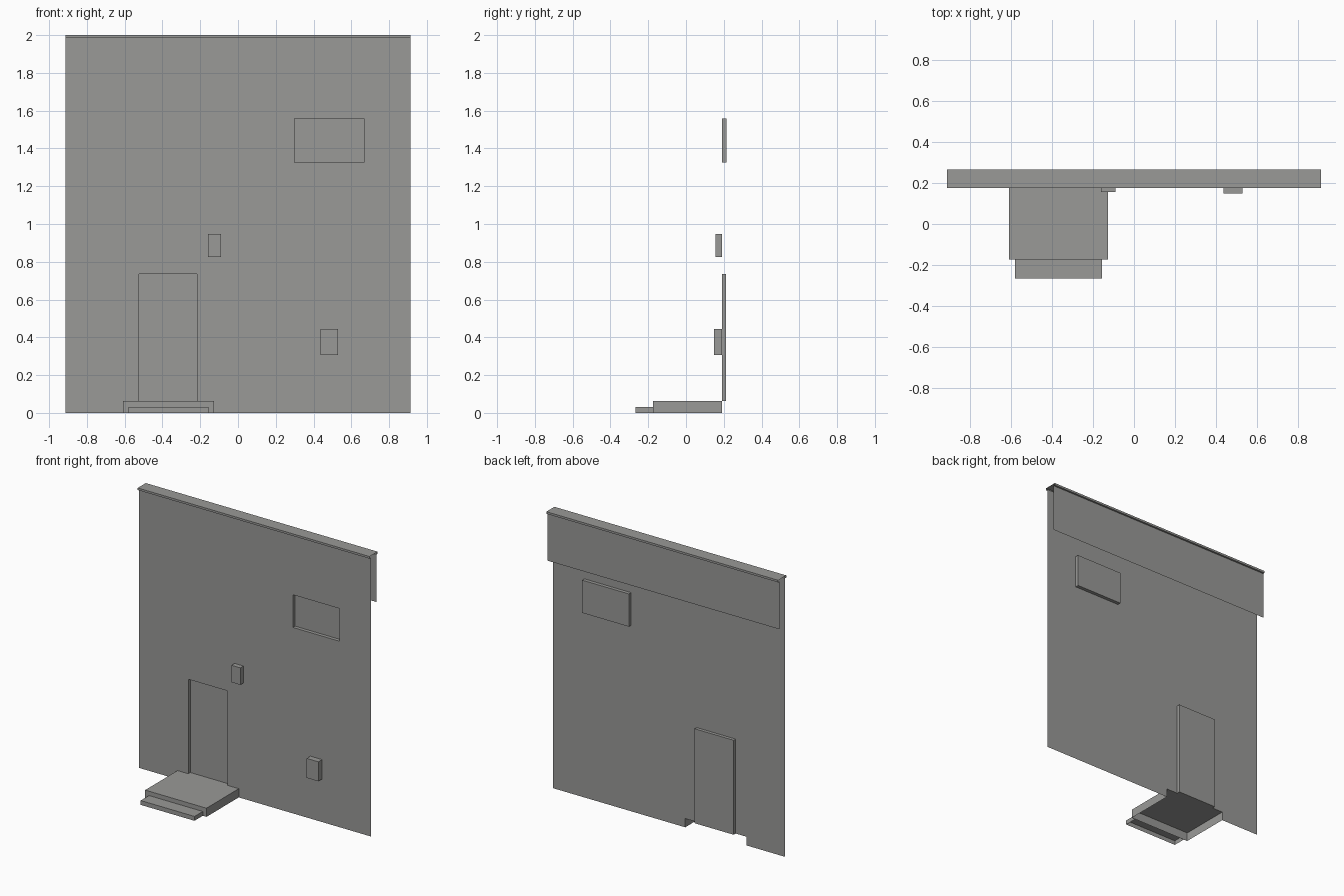
import bpy
import bmesh
from mathutils import Vector

cube = bpy.data.objects.get("Cube")
if cube:
    bpy.data.objects.remove(cube, do_unlink=True)

plaster = bpy.data.materials.new("warm_grey")
plaster.use_nodes = True
COLOUR = (0.32, 0.32, 0.31, 1)
plaster.diffuse_color = COLOUR
plaster.node_tree.nodes["Principled BSDF"].inputs["Base Color"].default_value = COLOUR

HALF = 0.914      # half width of the facade
WALL_Y = 0.19     # plane of the facade
STOOP_TOP = 0.062


def finish(name, bm):
    mesh = bpy.data.meshes.new(name)
    bm.to_mesh(mesh)
    bm.free()
    mesh.materials.append(plaster)
    obj = bpy.data.objects.new(name, mesh)
    bpy.context.collection.objects.link(obj)
    return obj


def open_box(name, x, y, z, open_sides, inward=False):
    """Box between the given limits, without the faces on the open sides."""
    bm = bmesh.new()
    bmesh.ops.create_cube(bm, size=1)
    bm.normal_update()
    gone = [f for f in bm.faces
            if any(f.normal.dot(Vector(d)) > 0.9 for d in open_sides)]
    bmesh.ops.delete(bm, geom=gone, context='FACES')
    for v in bm.verts:
        v.co = [lim[0] if c < 0 else lim[1] for c, lim in zip(v.co, (x, y, z))]
    if inward:
        bmesh.ops.reverse_faces(bm, faces=bm.faces[:])
    return finish(name, bm)


FRONT, BACK, BELOW = (0, -1, 0), (0, 1, 0), (0, 0, -1)

# Openings in the facade: x limits, z limits
door = ((-0.525, -0.217), (STOOP_TOP, 0.735))
window = ((0.30, 0.668), (1.325, 1.558))
stoop = ((-0.61, -0.127), (0, STOOP_TOP))
openings = (door, window, stoop)

# Facade: thin sheet tiled around its openings
xs = sorted({-HALF, HALF, *(c for o in openings for c in o[0])})
zs = sorted({0, 1.985, *(c for o in openings for c in o[1])})
bm = bmesh.new()
for x0, x1 in zip(xs, xs[1:]):
    for z0, z1 in zip(zs, zs[1:]):
        mx, mz = (x0 + x1) / 2, (z0 + z1) / 2
        if any(a < mx < b and c < mz < d for (a, b), (c, d) in openings):
            continue
        bm.faces.new([bm.verts.new((px, WALL_Y, pz))
                      for px, pz in ((x0, z0), (x1, z0), (x1, z1), (x0, z1))])
bmesh.ops.remove_doubles(bm, verts=bm.verts[:], dist=0.0001)
bmesh.ops.dissolve_limit(bm, angle_limit=0.01, verts=bm.verts[:], edges=bm.edges[:])
finish("facade", bm)

# Parapet: coping with lips and the panel hanging behind, open at the ends
profile = [(WALL_Y, 1.985), (0.176, 1.985), (0.176, 2), (0.267, 2),
           (0.267, 1.985), (0.254, 1.985), (0.254, 1.646)]
bm = bmesh.new()
ends = [[bm.verts.new((x, y, z)) for y, z in profile] for x in (-HALF, HALF)]
for i in range(len(profile) - 1):
    bm.faces.new((ends[0][i], ends[1][i], ends[1][i + 1], ends[0][i + 1]))
finish("parapet", bm)

# Recessed door and window
open_box("door", door[0], (WALL_Y, 0.213), door[1], [FRONT], inward=True)
open_box("window", window[0], (WALL_Y, 0.215), window[1], [FRONT], inward=True)

# Hollow stoop and its lower step
open_box("stoop", stoop[0], (-0.174, WALL_Y), stoop[1], [BACK, BELOW])
open_box("step", (-0.58, -0.156), (-0.267, -0.174), (0, 0.031), [BACK, BELOW])

# Small boxes on the facade
open_box("wall_lamp", (-0.16, -0.09), (0.155, WALL_Y), (0.825, 0.946), [BACK])
open_box("meter_box", (0.438, 0.53), (0.148, WALL_Y), (0.306, 0.445), [BACK])
